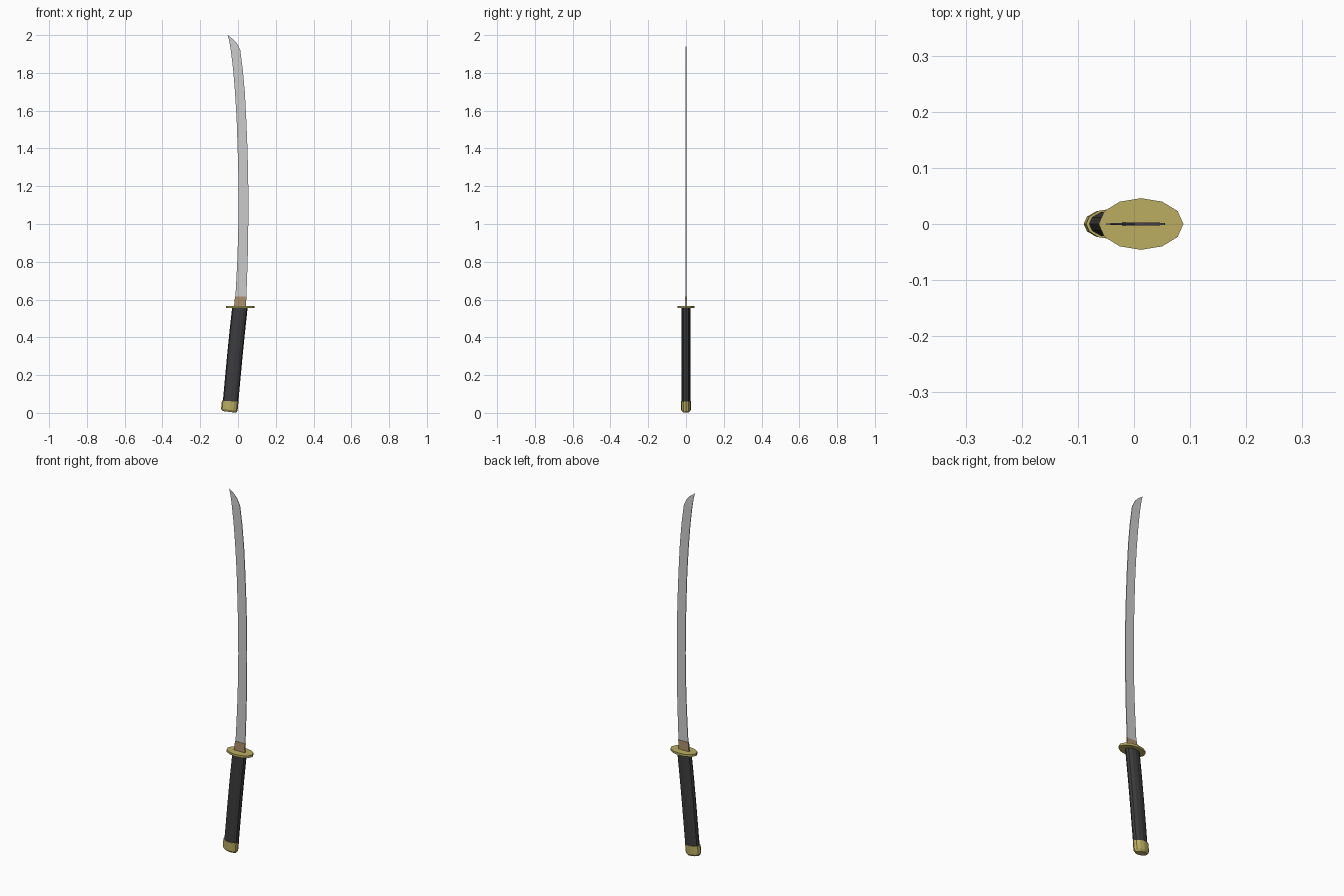
import bpy, bmesh, math
from mathutils import Vector

if "Cube" in bpy.data.objects:
    bpy.data.objects.remove(bpy.data.objects["Cube"])


def material(name, rgb):
    m = bpy.data.materials.new(name)
    m.diffuse_color = (*rgb, 1)
    m.use_nodes = True
    m.node_tree.nodes["Principled BSDF"].inputs["Base Color"].default_value = m.diffuse_color
    return m


gold = material("gold", (0.50, 0.42, 0.12))
brown = material("bronze", (0.42, 0.28, 0.15))
black = material("black_wrap", (0.045, 0.045, 0.048))


def loft(name, rings, mat=None):
    """Skin a list of equal-length closed rings and cap both ends."""
    bm = bmesh.new()
    rows = [[bm.verts.new(p) for p in ring] for ring in rings]
    n = len(rows[0])
    for a, b in zip(rows, rows[1:]):
        for i in range(n):
            j = (i + 1) % n
            bm.faces.new((a[i], a[j], b[j], b[i]))
    bm.faces.new(rows[0][::-1])
    bm.faces.new(rows[-1])
    bmesh.ops.remove_doubles(bm, verts=bm.verts[:], dist=1e-5)
    bmesh.ops.recalc_face_normals(bm, faces=bm.faces[:])
    me = bpy.data.meshes.new(name)
    bm.to_mesh(me)
    bm.free()
    ob = bpy.data.objects.new(name, me)
    bpy.context.collection.objects.link(ob)
    if mat:
        me.materials.append(mat)
    return ob


def oval(x, z, rx, ry, tilt=0.0, n=12):
    """Oval ring; tilt in degrees lowers its right-hand end."""
    c, s = math.cos(math.radians(tilt)), math.sin(math.radians(tilt))
    ring = []
    for i in range(n):
        a = math.tau * i / n
        u = rx * math.cos(a)
        ring.append(Vector((x + u * c, ry * math.sin(a), z - u * s)))
    return ring


def strip(xl, xr, z, t, zr=None):
    """Thin rectangular blade section."""
    zr = z if zr is None else zr
    return [Vector(p) for p in ((xl, -t, z), (xr, -t, zr), (xr, t, zr), (xl, t, z))]


# Curved blade: spine x, edge x, height, half thickness
loft("blade", [strip(*s) for s in (
    (-0.018, 0.042, 0.56, 0.002),
    (-0.011, 0.046, 0.66, 0.002),
    (-0.004, 0.051, 0.80, 0.002),
    (0.001, 0.054, 0.95, 0.002),
    (0.003, 0.055, 1.10, 0.002),
    (0.002, 0.054, 1.25, 0.002),
    (-0.002, 0.050, 1.40, 0.002),
    (-0.007, 0.044, 1.55, 0.002),
    (-0.016, 0.036, 1.70, 0.002),
    (-0.026, 0.025, 1.82, 0.002),
    (-0.038, 0.012, 1.92, 0.0018),
    (-0.044, -0.005, 1.955, 0.0010),
    (-0.048, -0.022, 1.975, 0.0006),
    (-0.055, -0.055, 2.0, 0.0),
)])

# Blade collar
loft("blade_collar", [strip(-0.021, 0.041, 0.56, 0.004),
                      strip(-0.016, 0.045, 0.617, 0.004)], brown)

# Oval guard plate
loft("guard", [oval(0.0125, 0.555, 0.0755, 0.046),
               oval(0.0125, 0.567, 0.0755, 0.046)], gold)

# Slightly curved handle
loft("handle", [oval(x, z, rx, 0.024, t) for x, z, rx, t in (
    (-0.040, 0.05, 0.041, 7),
    (-0.030, 0.16, 0.041, 6),
    (-0.018, 0.29, 0.041, 5.5),
    (-0.005, 0.42, 0.041, 4),
    (0.010, 0.557, 0.041, 0),
)], black)

# Pommel cap with a rounded bottom rim
loft("pommel_cap", [oval(-0.0465, 0.0052, 0.036, 0.019, 7),
                    oval(-0.0460, 0.0160, 0.044, 0.026, 7),
                    oval(-0.0415, 0.0620, 0.044, 0.027, 4)], gold)
